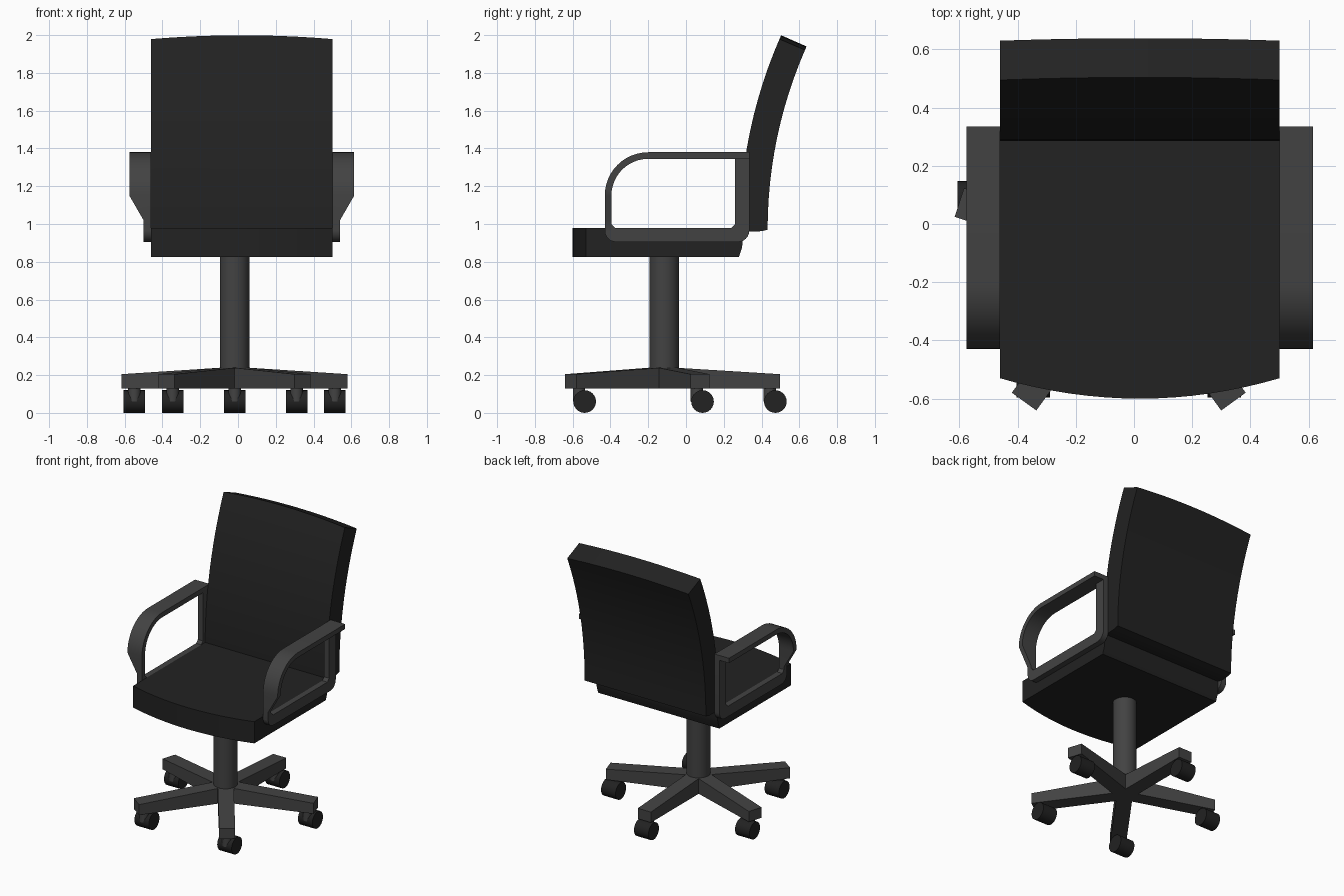
import bpy, bmesh
from math import sin, cos, radians, pi
from mathutils import Matrix, Vector

if "Cube" in bpy.data.objects:
    bpy.data.objects.remove(bpy.data.objects["Cube"])


def material(name, v):
    m = bpy.data.materials.new(name)
    m.diffuse_color = (v, v, v, 1)
    m.use_nodes = True
    m.node_tree.nodes["Principled BSDF"].inputs["Base Color"].default_value = m.diffuse_color
    return m


FABRIC = material("black_fabric", 0.016)
PLASTIC = material("dark_plastic", 0.055)
CX, CY = -0.018, -0.115      # pedestal axis
MID, HALF = 0.02, 0.48       # seat centre and half width


def finish(name, bm, mat, smooth=True):
    bmesh.ops.recalc_face_normals(bm, faces=bm.faces)
    me = bpy.data.meshes.new(name)
    bm.to_mesh(me)
    bm.free()
    ob = bpy.data.objects.new(name, me)
    bpy.context.collection.objects.link(ob)
    me.materials.append(mat)
    if smooth:
        bpy.ops.object.select_all(action='DESELECT')
        bpy.context.view_layer.objects.active = ob
        ob.select_set(True)
        bpy.ops.object.shade_smooth_by_angle(angle=radians(30))
    return ob


def loft(name, rings, mat):
    """Skin a list of equal-length closed rings and cap both ends."""
    bm = bmesh.new()
    vs = [[bm.verts.new(p) for p in r] for r in rings]
    n = len(rings[0])
    for a, b in zip(vs, vs[1:]):
        for i in range(n):
            j = (i + 1) % n
            bm.faces.new((a[i], a[j], b[j], b[i]))
    bm.faces.new(vs[0])
    bm.faces.new(vs[-1])
    return finish(name, bm, mat)


def cylinder(name, loc, r, depth, axis, mat, seg=24):
    bm = bmesh.new()
    rot = Matrix.Rotation(pi / 2, 4, 'Y') if axis == 'X' else Matrix()
    bmesh.ops.create_cone(bm, cap_ends=True, segments=seg, radius1=r, radius2=r,
                          depth=depth, matrix=Matrix.Translation(loc) @ rot)
    return finish(name, bm, mat)


# seat: bowed front edge, tucked rear lower edge
N = 16
ts = [-1 + 2 * i / N for i in range(N + 1)]
rings = []
for t in ts:
    x, yf = MID + HALF * t, -0.60 + 0.07 * t * t
    prof = [(yf, .825), (.28, .825), (.295, .87), (.30, .90), (.30, .98), (yf, .98)]
    rings.append([(x, y, z) for y, z in prof])
loft("seat", rings, FABRIC)

# backrest: arc in side view, top edge crowned in the middle
R1, R2 = 2.53, 2.385
rings = []
for t in ts:
    top = radians(24 - 0.5 * t * t)
    angs = [top * k / 12 for k in range(13)]
    front = [(.285 + R1 * (1 - cos(a)), .97 + R1 * sin(a)) for a in angs]
    rear = [(.432 + R2 * (1 - cos(a)), .97 + R2 * sin(a)) for a in angs]
    prof = front + rear[::-1] + [(.40, .962), (.34, .959)]
    rings.append([(MID + HALF * t, y, z) for y, z in prof])
loft("backrest", rings, FABRIC)

# armrests: wide curved band on top, narrow L-shaped bracket below
band = [((.335, 1.38), (.335, 1.345), .115)]
for k in range(13):
    a = pi / 2 + pi / 2 * k / 12
    c, s = cos(a), sin(a)
    band.append(((-.20 + .23 * c, 1.15 + .23 * s), (-.20 + .195 * c, 1.15 + .195 * s), .115))
band += [((-.43, 1.02), (-.395, 1.02), .04), ((-.43, .96), (-.395, .96), .04)]


def arc(cy, cz, r, a0, n=6):
    return [(cy + r * cos(radians(a0 + 90 * k / n)), cz + r * sin(radians(a0 + 90 * k / n)))
            for k in range(n + 1)]


bracket = ([(-.43, 1.02)] + arc(-.37, .965, .06, 180) + arc(.275, .965, .06, 270)
           + [(.335, 1.345), (.26, 1.345), (.26, 1.0), (.24, .98), (-.375, .98),
              (-.395, 1.0), (-.395, 1.02)])
for side, s in (("left", -1), ("right", 1)):
    xi = MID + s * HALF
    loft(side + "_armrest_band",
         [[(xi, *o), (xi + s * w, *o), (xi + s * w, *i), (xi, *i)] for o, i, w in band], PLASTIC)
    loft(side + "_armrest_bracket",
         [[(xi + s * w, y, z) for y, z in bracket] for w in (0, .04)], PLASTIC)

# pedestal column
cylinder("column", (CX, CY, .50), .078, .68, 'Z', PLASTIC, 32)

# five-spoke base with casters
for k in range(5):
    a = radians(90 + 72 * k)
    d, n = Vector((cos(a), sin(a), 0)), Vector((-sin(a), cos(a), 0))
    o = Vector((CX, CY, 0))
    rings = []
    for r, zt in ((0, .243), (.612, .205)):
        rings.append([o + d * r + n * w + Vector((0, 0, z))
                      for w, z in ((-.052, .13), (.052, .13), (.052, zt), (-.052, zt))])
    loft(f"base_leg_{k + 1}", rings, PLASTIC)
    p = o + d * .558
    cylinder(f"caster_stem_{k + 1}", (p.x, p.y, .10), .033, .08, 'Z', PLASTIC, 16)
    cylinder(f"caster_wheel_{k + 1}", (p.x, p.y + .03, .06), .06, .114, 'X', FABRIC)
